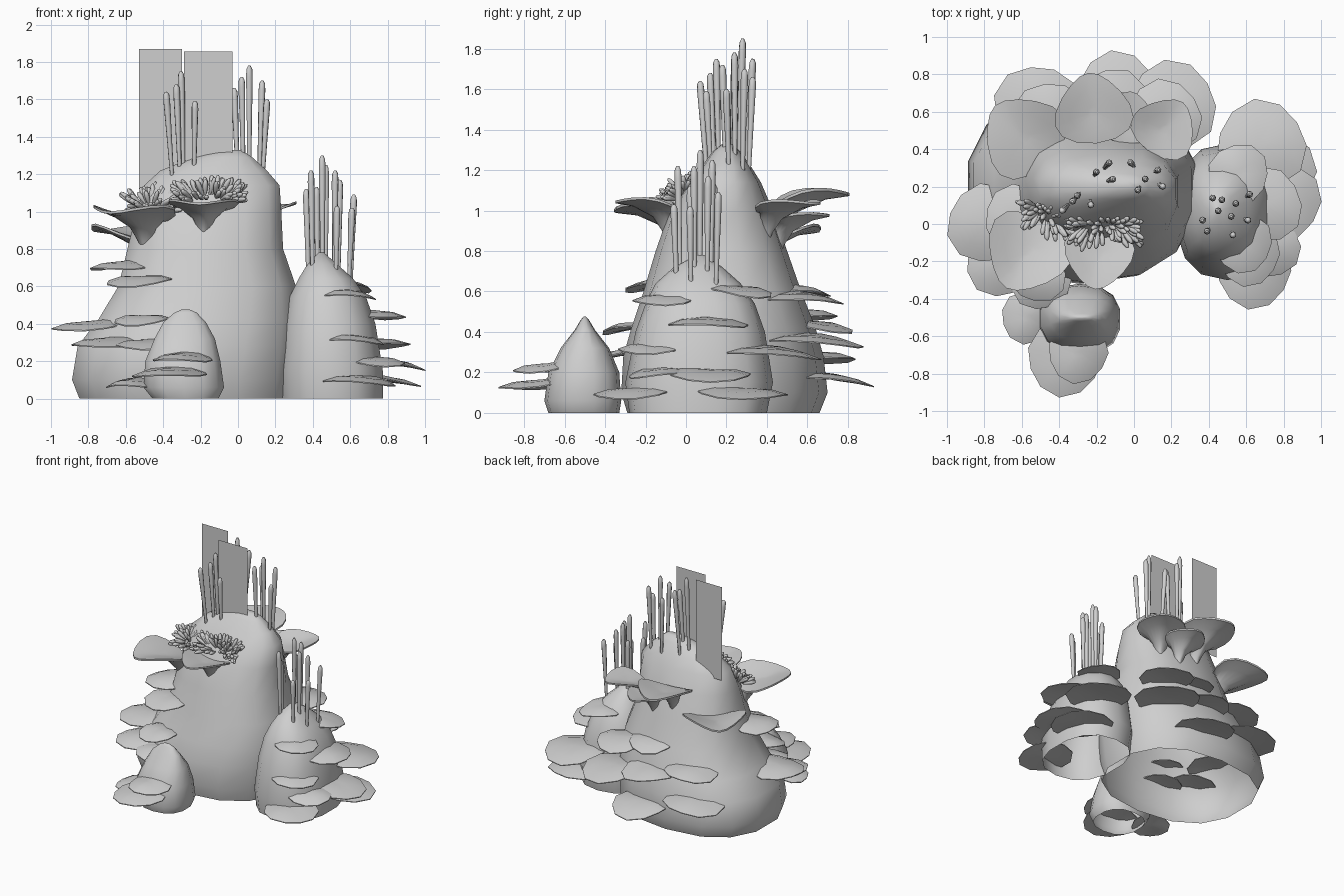
import bpy, bmesh, math, random
from mathutils import Vector

cube = bpy.data.objects.get("Cube")
if cube:
    bpy.data.objects.remove(cube)
random.seed(4)

grey = bpy.data.materials.new("pale grey stone")
grey.use_nodes = True
colour = (0.62, 0.62, 0.62, 1)
grey.diffuse_color = colour
grey.node_tree.nodes["Principled BSDF"].inputs["Base Color"].default_value = colour


def finish(name, bm, angle=45):
    bmesh.ops.recalc_face_normals(bm, faces=bm.faces)
    mesh = bpy.data.meshes.new(name)
    bm.to_mesh(mesh)
    bm.free()
    mesh.materials.append(grey)
    obj = bpy.data.objects.new(name, mesh)
    bpy.context.collection.objects.link(obj)
    bpy.ops.object.select_all(action='DESELECT')
    obj.select_set(True)
    bpy.context.view_layer.objects.active = obj
    bpy.ops.object.shade_smooth_by_angle(angle=math.radians(angle))


def loft(bm, rings, open_base=False):
    """Skin a stack of equal point rings and cap the ends."""
    rows = [[bm.verts.new(p) for p in ring] for ring in rings]
    n = len(rows[0])
    for low, high in zip(rows, rows[1:]):
        for i in range(n):
            j = (i + 1) % n
            bm.faces.new((low[i], low[j], high[j], high[i]))
    if not open_base:
        bm.faces.new(rows[0][::-1])
    bm.faces.new(rows[-1])


def squircle(a, power):
    c, s = math.cos(a), math.sin(a)
    return (math.copysign(abs(c) ** (2 / power), c),
            math.copysign(abs(s) ** (2 / power), s))


# Hollow rocks: each section is height, x range and y range
def rock(name, sections, sides=14, power=2.4):
    rings = []
    for z, x0, x1, y0, y1 in sections:
        ring = []
        for i in range(sides):
            u, v = squircle(math.tau * (i + 0.5) / sides, power)
            ring.append(((x0 + x1) / 2 + u * (x1 - x0) / 2,
                         (y0 + y1) / 2 + v * (y1 - y0) / 2, z))
        rings.append(ring)
    bm = bmesh.new()
    loft(bm, rings, open_base=True)
    finish(name, bm, 50)


rock("main_rock", [
    (0, -.86, .3, -.29, .66), (.1, -.9, .32, -.32, .7), (.28, -.87, .34, -.31, .68),
    (.42, -.76, .34, -.27, .64), (.6, -.65, .32, -.21, .57), (.8, -.6, .25, -.15, .5),
    (1, -.55, .24, -.08, .43), (1.14, -.51, .23, .01, .37), (1.22, -.42, .16, .08, .32),
    (1.29, -.24, .08, .13, .27), (1.33, -.1, .02, .18, .23)])
rock("side_rock", [
    (0, .23, .78, -.28, .4), (.15, .22, .78, -.3, .43), (.4, .24, .74, -.25, .39),
    (.54, .27, .69, -.2, .34), (.64, .32, .62, -.15, .27), (.72, .37, .53, -.06, .18),
    (.78, .43, .46, .05, .09)])
rock("front_rock", [
    (0, -.46, -.1, -.68, -.33), (.06, -.51, -.07, -.7, -.32), (.2, -.5, -.09, -.68, -.33),
    (.32, -.45, -.12, -.62, -.38), (.41, -.4, -.17, -.55, -.45), (.46, -.34, -.22, -.52, -.48),
    (.477, -.3, -.26, -.505, -.495)])


# Thin wavy shelves that stick out from the rocks and droop at the rim
def shelf(bm, x, y, z, radius, away, sides=11):
    out = (Vector((x, y)) - Vector(away)).normalized()
    phase = random.uniform(0, 6)
    rings = []
    for scale, height in ((.15, -.005), (.65, -.005), (1, -.01), (1, -.004), (.65, .018), (.15, .024)):
        ring = []
        for i in range(sides):
            a = math.tau * i / sides
            r = radius * scale * (1 + .05 * math.cos(3 * a + phase))
            dx, dy = r * math.cos(a), r * math.sin(a)
            wave = .012 * scale * math.sin(2 * a + phase)
            slope = -.1 * (dx * out.x + dy * out.y)
            ring.append((x + dx, y + dy, z + height + wave + slope))
        rings.append(ring)
    loft(bm, rings)


def shelves(name, away, places):
    bm = bmesh.new()
    for x, y, z, radius in places:
        shelf(bm, x, y, z, radius, away)
    finish(name, bm, 40)


shelves("left_shelves", (-.28, .2), [
    (-.79, 0, .39, .21), (-.71, -.2, .3, .19), (-.51, -.27, .42, .15), (-.5, -.3, .29, .16),
    (-.62, .03, .71, .18), (-.52, -.13, .63, .18), (-.57, -.5, .08, .14)])
shelves("back_shelves", (-.2, .2), [
    (-.52, .62, .28, .23), (-.45, .56, .49, .2), (-.09, .7, .17, .22), (-.12, .62, .43, .21),
    (.2, .63, .36, .24), (.16, .57, .57, .2), (-.08, .53, .61, .18)])
shelves("side_shelves", (.4, .05), [
    (.68, .42, .3, .24), (.74, .28, .1, .23), (.79, .12, .19, .21), (.64, -.25, .1, .2),
    (.61, -.16, .32, .17), (.72, -.12, .2, .17), (.7, .1, .45, .2),
    (.56, .27, .6, .16), (.58, -.1, .56, .16)])
shelves("front_shelves", (-.28, -.48), [
    (-.37, -.72, .14, .2), (-.3, -.69, .22, .16)])


# Trumpet-shaped brackets with a narrow foot, saddle-curved and tapering outward
def funnel(bm, x, y, z, radius, foot_x, foot_y, drop, sides=16):
    centre, foot = Vector((x, y)), Vector((foot_x, foot_y))
    out = (centre - foot).normalized()
    side = Vector((-out.y, out.x))
    rings = []
    for t, scale, height in ((0, .1, -1), (.1, .18, -.7), (.3, .32, -.38), (.7, .66, -.12),
                             (1, 1, -.01), (1, 1, .05), (.95, .6, -.02), (.9, .15, -.1)):
        mid = foot.lerp(centre, t)
        ring = []
        for i in range(sides):
            a = math.tau * i / sides
            u = radius * scale * math.cos(a)
            v = radius * scale * math.sin(a) * (1.05 - .4 * math.cos(a))
            p = mid + out * u + side * v
            ring.append((p.x, p.y, z + height * drop + .14 * u + .5 * v * v - .9 * u * u))
        rings.append(ring)
    loft(bm, rings)


bm = bmesh.new()
for place in [(-.58, -.16, 1, .21, -.49, 0, .23), (-.19, -.18, 1.04, .17, -.18, -.08, .2),
              (-.6, .48, .9, .21, -.47, .34, .22), (-.22, .62, 1.08, .19, -.2, .44, .24),
              (.17, .52, 1.03, .16, .08, .39, .2), (-.03, .57, .97, .14, -.04, .45, .2)]:
    funnel(bm, *place)
finish("funnel_brackets", bm, 50)


# Slender upright tubes with rounded tips
def stalk(bm, base, tip, radius, profile, sides=7):
    base, tip = Vector(base), Vector(tip)
    turn = (tip - base).to_track_quat('Z', 'Y')
    rings = []
    for t, scale in profile:
        mid = base.lerp(tip, t)
        rings.append([mid + turn @ Vector((math.cos(a), math.sin(a), 0)) * radius * scale
                      for a in (math.tau * i / sides for i in range(sides))])
    loft(bm, rings)


tube_shape = ((0, .6), (.5, .85), (.9, 1.1), (.97, .95), (1, .4))


def tubes(name, centre, lean, base_z, places):
    bm = bmesh.new()
    for x, y, top in places:
        base = (x - lean * (x - centre[0]), y - lean * (y - centre[1]), base_z)
        stalk(bm, base, (x, y, top), .017, tube_shape)
    finish(name, bm, 60)


tubes("left_tubes", (-.25, .2), .25, 1.17, [
    (-.385, .07, 1.64), (-.33, .12, 1.68), (-.305, .15, 1.75), (-.23, .1, 1.59),
    (-.2, .28, 1.85), (-.13, .33, 1.75), (-.11, .24, 1.72)])
tubes("right_tubes", (.06, .25), .25, 1.17, [
    (-.02, .33, 1.66), (.02, .18, 1.72), (.06, .24, 1.78), (.13, .29, 1.7), (.155, .2, 1.6)])
tubes("side_tubes", (.47, .06), .12, .6, [
    (.365, .02, 1.12), (.39, -.04, 1.22), (.45, .07, 1.3), (.42, .14, 1.13), (.52, .04, 1.22),
    (.545, .11, 1.17), (.53, -.06, 1.03), (.62, .16, 1.09), (.61, .02, 1.02), (.47, .13, 1.25)])

# Two dense tufts of plump fingers fanning out over the front ledge
finger_shape = ((0, .5), (.35, .9), (.7, 1), (.92, .7), (1, .25))
for name, centre, half_width, skew, count in (
        ("left_tuft", Vector((-.46, .04, 1.04)), .09, -.04, 55),
        ("right_tuft", Vector((-.15, -.02, 1.09)), .14, 0, 70)):
    bm = bmesh.new()
    for k in range(count):
        u, v = random.uniform(-1, 1), random.uniform(-1, 1)
        base = centre + Vector((u * half_width, v * .03 + u * skew, v * .02 - .02 * abs(u)))
        aim = Vector((u + random.uniform(-.3, .3), v * .8 - .45, .75 + .5 * v - .3 * abs(u)))
        stalk(bm, base, base + aim.normalized() * random.uniform(.07, .11),
              .0145, finger_shape, 6)
    finish(name, bm, 60)

# Two flat upright panels behind the tubes
for name, x0, x1, y, z0, z1 in (("left_panel", -.53, -.3, .3, 1.12, 1.87),
                                ("right_panel", -.29, -.03, .165, 1.12, 1.855)):
    bm = bmesh.new()
    corners = ((x0, z0), (x1, z0), (x1, z1), (x0, z1))
    bm.faces.new([bm.verts.new((x, y, z)) for x, z in corners])
    finish(name, bm)
